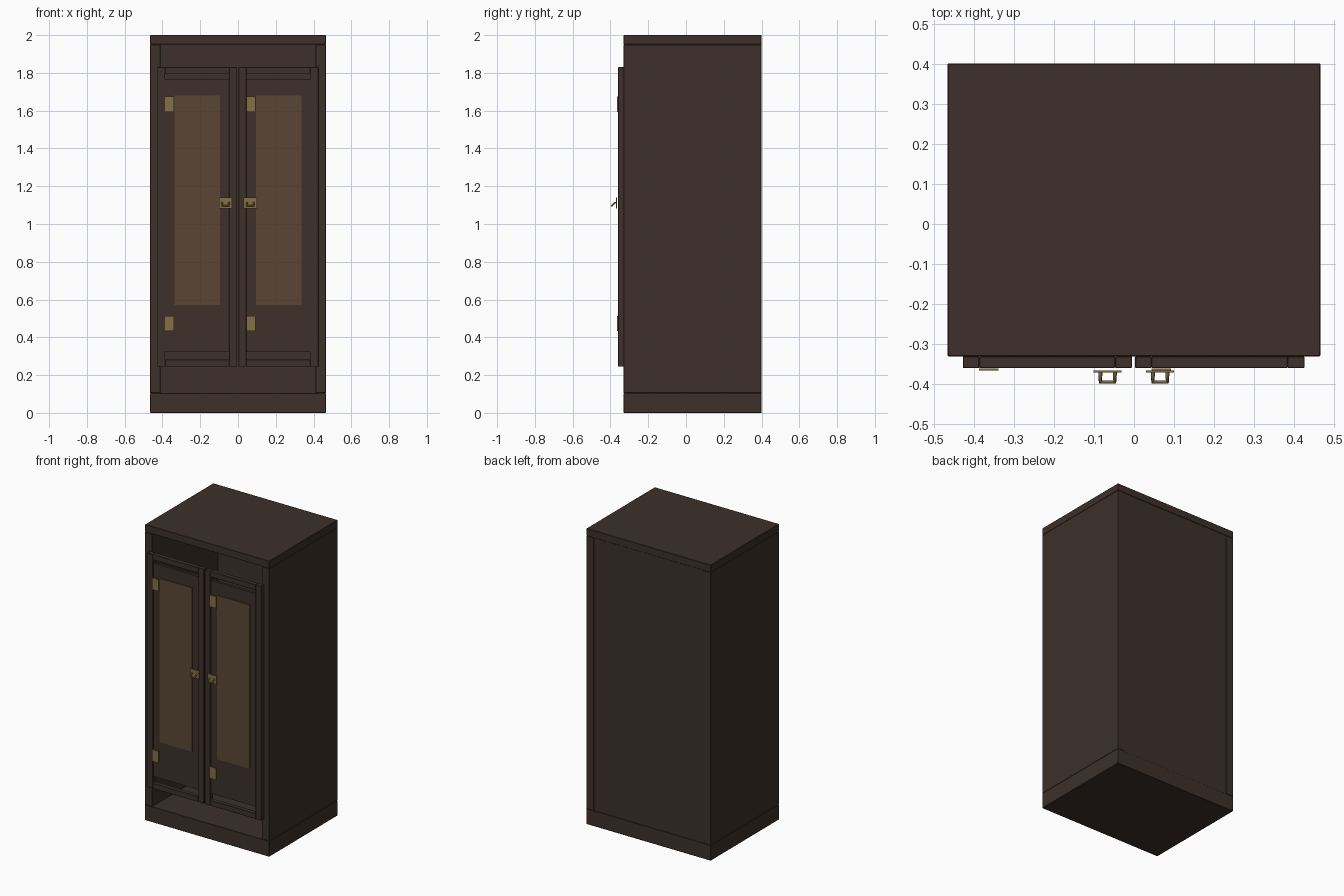
import bpy, bmesh
from mathutils import Vector

if "Cube" in bpy.data.objects:
    bpy.data.objects.remove(bpy.data.objects["Cube"])


def material(name, rgb):
    m = bpy.data.materials.new(name)
    m.diffuse_color = (*rgb, 1)
    m.use_nodes = True
    m.node_tree.nodes["Principled BSDF"].inputs["Base Color"].default_value = m.diffuse_color
    return m


WOOD = material("dark_wood", (0.047, 0.030, 0.023))
PANEL = material("light_wood", (0.105, 0.062, 0.034))
BRASS = material("brass", (0.23, 0.16, 0.06))


def box(name, x, y, z, mat, bevel=0.0):
    """Box from (min, max) ranges on each axis."""
    bm = bmesh.new()
    bmesh.ops.create_cube(bm, size=1)
    for v in bm.verts:
        v.co = Vector([(r[0] + r[1]) / 2 + c * (r[1] - r[0]) for r, c in zip((x, y, z), v.co)])
    mesh = bpy.data.meshes.new(name)
    bm.to_mesh(mesh)
    bm.free()
    ob = bpy.data.objects.new(name, mesh)
    bpy.context.collection.objects.link(ob)
    mesh.materials.append(mat)
    if bevel:
        b = ob.modifiers.new("edge", "BEVEL")
        b.width, b.segments = bevel, 1
    return ob


# Carcass: plinth, top, sides and back, open at the front
W, F, B = 0.465, -0.33, 0.40
box("plinth", (-W, W), (F, B), (0, 0.105), WOOD, 0.002)
box("top_board", (-W, W), (F, B), (1.95, 2.0), WOOD, 0.002)
for side, s in (("left", -1), ("right", 1)):
    box(side + "_side", sorted((s * 0.41, s * W)), (F, B), (0.105, 1.95), WOOD, 0.002)
box("back_panel", (-0.41, 0.41), (0.37, 0.397), (0.105, 1.95), WOOD)


def pull(name, cx):
    """Backplate with a drooping U-shaped pull."""
    box(name + "_plate", (cx - 0.035, cx + 0.035), (-0.370, -0.366), (1.083, 1.14), BRASS)
    cu = bpy.data.curves.new(name + "_pull", "CURVE")
    cu.dimensions = "3D"
    cu.bevel_depth, cu.bevel_resolution = 0.005, 1
    pts = [(-0.018, -0.367, 1.112), (-0.018, -0.378, 1.112), (-0.018, -0.394, 1.096),
           (0.018, -0.394, 1.096), (0.018, -0.378, 1.112), (0.018, -0.367, 1.112)]
    sp = cu.splines.new("POLY")
    sp.points.add(len(pts) - 1)
    for p, (x, y, z) in zip(sp.points, pts):
        p.co = (cx + x, y, z, 1)
    cu.use_fill_caps = True
    cu.materials.append(BRASS)
    bpy.context.collection.objects.link(bpy.data.objects.new(name + "_pull", cu))


# Doors: framed panels, both hinged alike
for side, x0, px in (("left", -0.427, -0.066), ("right", 0.003, 0.065)):
    d = side + "_door"
    front, back = -0.359, F
    box(d + "_outer_stile", (x0, x0 + 0.041), (front, back), (0.245, 1.83), WOOD, 0.0015)
    box(d + "_inner_stile", (x0 + 0.380, x0 + 0.422), (front, back), (0.245, 1.83), WOOD, 0.0015)
    box(d + "_top_rail", (x0 + 0.041, x0 + 0.380), (front, back), (1.793, 1.83), WOOD, 0.0015)
    box(d + "_bottom_rail", (x0 + 0.041, x0 + 0.380), (front, back), (0.245, 0.282), WOOD, 0.0015)
    box(d + "_panel", (x0 + 0.041, x0 + 0.380), (-0.352, -0.335), (0.325, 1.766), WOOD)
    box(d + "_inset", (x0 + 0.092, x0 + 0.332), (-0.358, -0.345), (0.572, 1.68), PANEL)
    for level, z in (("lower", 0.433), ("upper", 1.594)):
        box(f"{d}_{level}_hinge", (x0 + 0.041, x0 + 0.089), (-0.366, -0.361), (z, z + 0.08), BRASS)
    pull(d, px)
